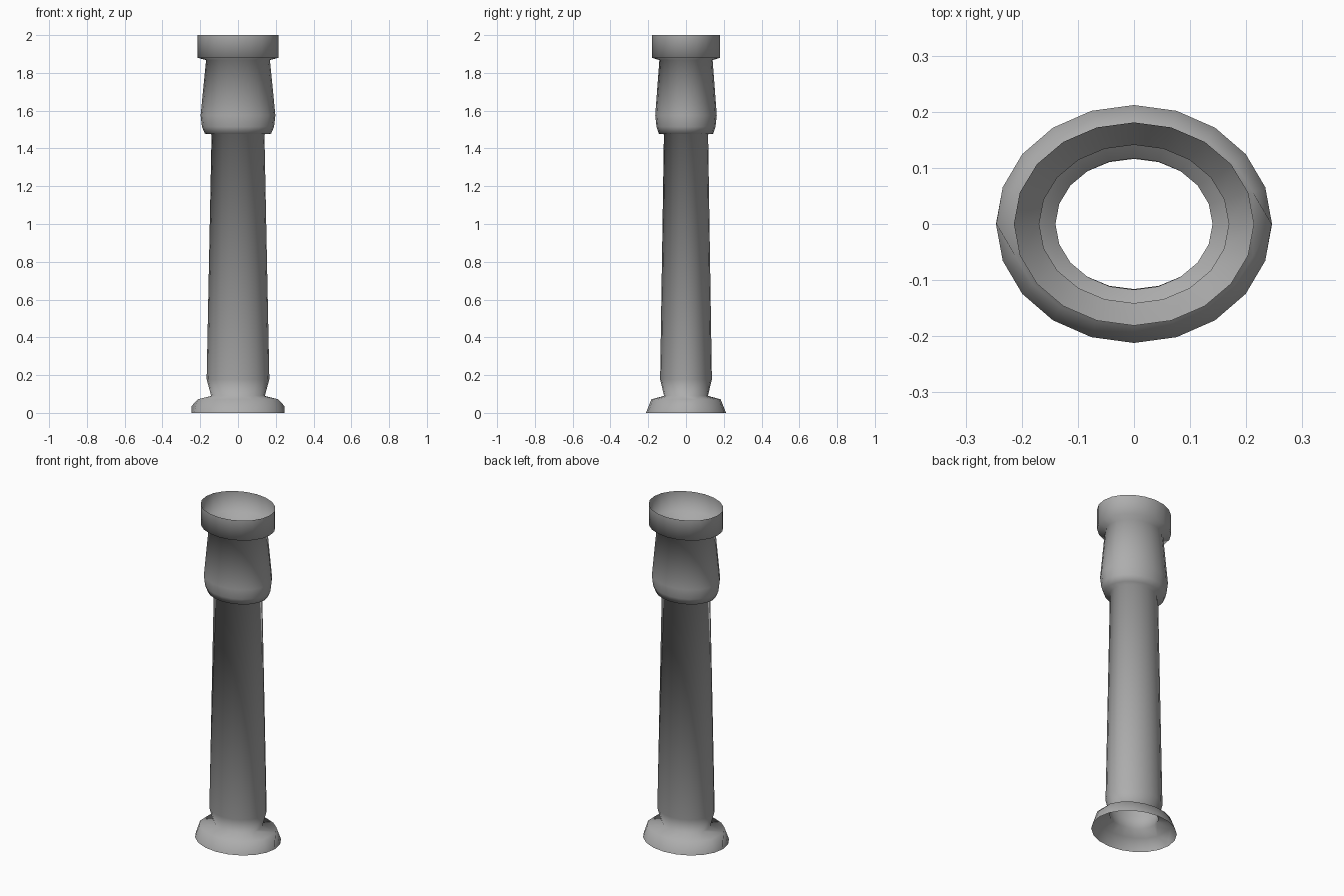
import bpy
import bmesh
from math import cos, sin, tau

cube = bpy.data.objects.get("Cube")
if cube:
    bpy.data.objects.remove(cube)

SIDES = 20
# Rings from the foot to the rim: half width, half depth, height
PROFILE = [
    (0.246, 0.212, 0.0),
    (0.223, 0.183, 0.072),
    (0.142, 0.116, 0.09),
    (0.166, 0.137, 0.178),
    (0.14, 0.117, 1.475),
    (0.175, 0.144, 1.478),
    (0.191, 0.156, 1.515),
    (0.198, 0.163, 1.575),
    (0.169, 0.141, 1.868),
    (0.214, 0.181, 1.88),
    (0.214, 0.181, 2.0),
]

# Grey stone
grey = bpy.data.materials.new("mid grey")
grey.use_nodes = True
colour = (0.42, 0.42, 0.42, 1)
grey.diffuse_color = colour
grey.node_tree.nodes["Principled BSDF"].inputs["Base Color"].default_value = colour

# Open oval shell
bm = bmesh.new()
rings = [[bm.verts.new((rx * cos(tau * i / SIDES), ry * sin(tau * i / SIDES), z))
          for i in range(SIDES)] for rx, ry, z in PROFILE]
foot_notches = (0, SIDES // 2)
for level, (low, high) in enumerate(zip(rings, rings[1:])):
    for i in range(SIDES):
        j = (i + 1) % SIDES
        on_notch = i in foot_notches or j in foot_notches
        if level == 1 and on_notch:
            continue
        bm.faces.new((low[i], low[j], high[j], high[i]))

# Chamfered corner at each end of the foot
foot, neck = rings[1], rings[2]
for i in foot_notches:
    before, after = i - 1, i + 1
    foot[i].co.x *= 1.1
    foot[i].co.z = 0.037
    bm.faces.new((foot[before], foot[i], foot[after]))
    bm.faces.new((foot[before], foot[after], neck[after], neck[i], neck[before]))

bmesh.ops.recalc_face_normals(bm, faces=bm.faces)
for face in bm.faces:
    face.smooth = True
mesh = bpy.data.meshes.new("column")
bm.to_mesh(mesh)
bm.free()
mesh.materials.append(grey)
column = bpy.data.objects.new("column", mesh)
bpy.context.collection.objects.link(column)
